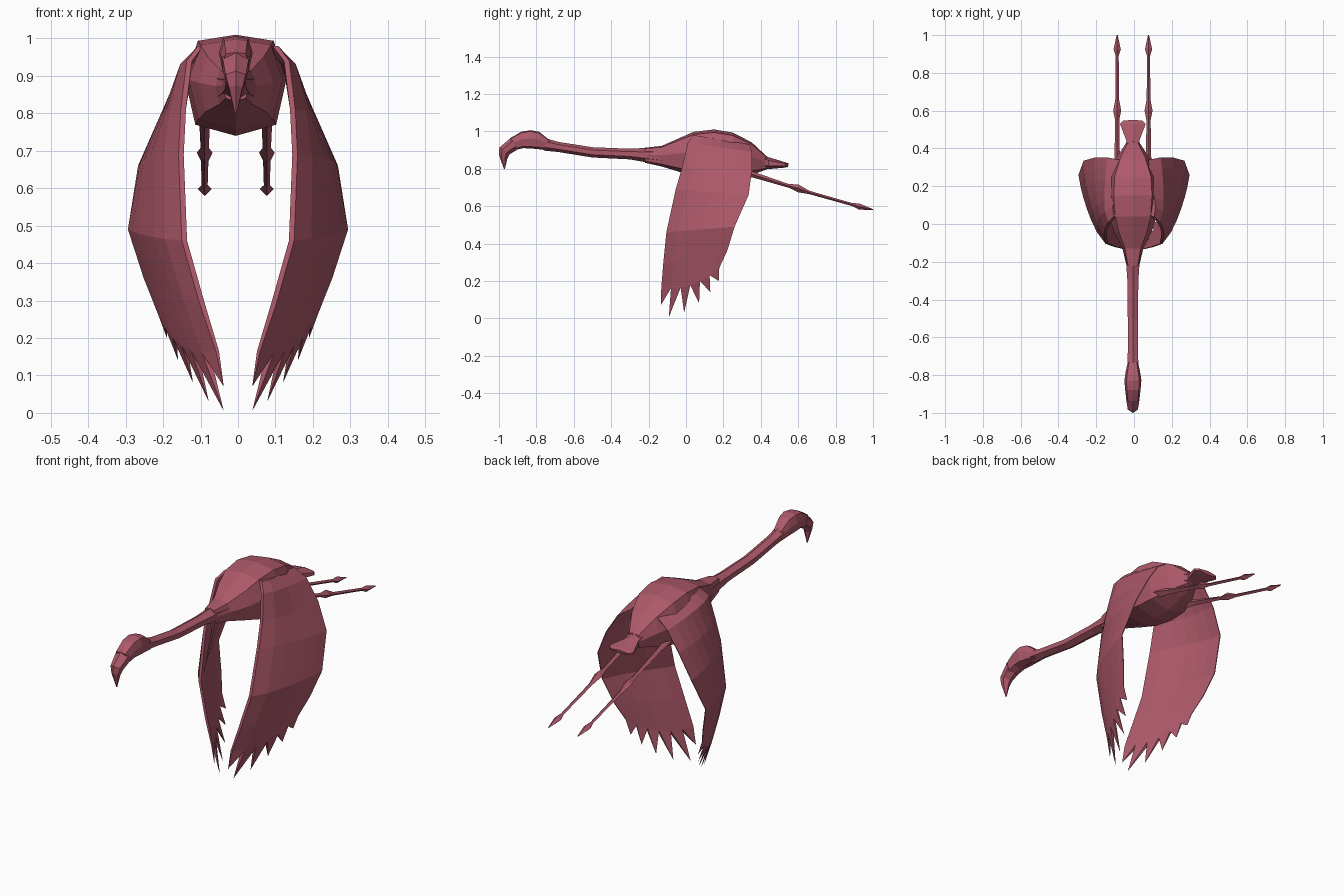
import bpy, bmesh
from mathutils import Vector

pink = bpy.data.materials.new("feather_pink")
pink.diffuse_color = (0.42, 0.10, 0.145, 1)
CX = -0.006  # the body line sits a touch left of the wings


def finish(bm, name):
    bmesh.ops.recalc_face_normals(bm, faces=bm.faces[:])
    mesh = bpy.data.meshes.new(name)
    bm.to_mesh(mesh)
    bm.free()
    mesh.materials.append(pink)
    obj = bpy.data.objects.new(name, mesh)
    bpy.context.collection.objects.link(obj)
    return obj


def loft(name, sections, half_profile, x0=CX):
    """Sections: (top y, top z, bottom y, bottom z, half width).
    half_profile: (side, up) pairs from top to bottom, mirrored to a ring."""
    ring = half_profile + [(-a, b) for a, b in half_profile[-2:0:-1]]
    bm = bmesh.new()
    rows = []
    for ty, tz, by, bz, w in sections:
        top, bot = Vector((x0, ty, tz)), Vector((x0, by, bz))
        mid, up = (top + bot) / 2, (top - bot) / 2
        rows.append([bm.verts.new(mid + up * b + Vector((w * a, 0, 0))) for a, b in ring])
    n = len(ring)
    for r, q in zip(rows, rows[1:]):
        for i in range(n):
            j = (i + 1) % n
            bm.faces.new((r[i], r[j], q[j], q[i]))
    bm.faces.new(rows[0])
    bm.faces.new(rows[-1])
    return finish(bm, name)


OCT = [(0, 1), (0.75, 0.88), (1, 0.1), (0.8, -0.78), (0, -1)]
HEX = [(0, 1), (1, 0.45), (1, -0.45), (0, -1)]
DIAMOND = [(0, 1), (1, 0), (0, -1)]

# Body, narrowing to the tail root
loft("body", [(y, t, y, b, w) for y, b, t, w in [
    (-0.22, 0.832, 0.912, 0.034), (-0.13, 0.812, 0.922, 0.055),
    (-0.04, 0.785, 0.962, 0.10), (0.04, 0.758, 0.997, 0.125),
    (0.15, 0.74, 1.01, 0.135), (0.25, 0.742, 0.993, 0.128),
    (0.35, 0.768, 0.942, 0.088), (0.43, 0.795, 0.868, 0.035)]], OCT)

# Fanned tail
loft("tail", [(0.38, 0.90, 0.38, 0.79, 0.05), (0.44, 0.862, 0.44, 0.798, 0.034),
              (0.53, 0.835, 0.53, 0.806, 0.068), (0.55, 0.828, 0.545, 0.81, 0.05)], HEX)

# Long outstretched neck
loft("neck", [(y, t, y, b, w) for y, b, t, w in [
    (-0.10, 0.81, 0.925, 0.055), (-0.20, 0.832, 0.912, 0.036),
    (-0.30, 0.85, 0.907, 0.029), (-0.50, 0.86, 0.915, 0.027),
    (-0.68, 0.889, 0.943, 0.027), (-0.76, 0.897, 0.965, 0.03)]], HEX)

# Head and down-curved bill
loft("head", [(-0.73, 0.953, -0.73, 0.897, 0.027), (-0.785, 0.997, -0.775, 0.903, 0.038),
              (-0.83, 1.006, -0.825, 0.908, 0.045), (-0.88, 0.998, -0.87, 0.91, 0.041),
              (-0.94, 0.963, -0.915, 0.90, 0.035)], OCT)
loft("bill", [(-0.93, 0.97, -0.905, 0.90, 0.036), (-0.998, 0.913, -0.942, 0.878, 0.027),
              (-1.0, 0.875, -0.955, 0.855, 0.018), (-0.973, 0.797, -0.968, 0.799, 0.002)], HEX)

# Trailing legs: y, z, half height, half width
leg = [(0.26, 0.80, 0.026, 0.022), (0.36, 0.768, 0.016, 0.014), (0.55, 0.708, 0.010, 0.011),
       (0.60, 0.695, 0.021, 0.021), (0.66, 0.673, 0.009, 0.010), (0.89, 0.608, 0.008, 0.008),
       (0.925, 0.598, 0.017, 0.019), (1.0, 0.582, 0.002, 0.003)]
for side, s in (("right", 1), ("left", -1)):
    loft("leg_" + side, [(y, z + h, y, z - h, w) for y, z, h, w in leg], DIAMOND, CX + s * 0.083)

# Wings: leading and trailing edge points from shoulder to feather roots
edges = [((0.10, 0.04, 0.98), (0.08, 0.34, 0.93)), ((0.13, 0.01, 0.94), (0.14, 0.352, 0.89)),
         ((0.146, -0.02, 0.81), (0.205, 0.352, 0.79)), ((0.152, -0.055, 0.69), (0.265, 0.335, 0.66)),
         ((0.143, -0.105, 0.46), (0.292, 0.26, 0.49)), ((0.095, -0.122, 0.29), (0.25, 0.22, 0.36)),
         ((0.055, -0.132, 0.165), (0.215, 0.178, 0.27))]
bulge = [0.0, 0.01, 0.015, 0.02, 0.02, 0.014, 0.008]
thick = [0.007, 0.017, 0.015, 0.011, 0.008, 0.005, 0.002]
tips = [(0.038, -0.135, 0.07), (0.038, -0.092, 0.005), (0.078, -0.01, 0.03),
        (0.12, 0.07, 0.08), (0.16, 0.13, 0.14), (0.19, 0.175, 0.20)]
for side, s in (("right", 1), ("left", -1)):
    bm = bmesh.new()
    rings = []
    for k, (lead, rear) in enumerate(edges):
        outer, inner = [], []
        for i, h in enumerate(thick):
            t = i / 6
            p = Vector(lead).lerp(Vector(rear), t)
            p.x += bulge[k] * 4 * t * (1 - t)
            if k == 6:
                h *= 0.6
                p.z -= 0.04 * 4 * t * (1 - t)
            outer.append(bm.verts.new((s * (p.x + h), p.y, p.z)))
            inner.append(bm.verts.new((s * (p.x - h), p.y, p.z)))
        rings.append(outer + inner[::-1])
    for r, q in zip(rings, rings[1:]):
        for i in range(14):
            j = (i + 1) % 14
            bm.faces.new((r[i], r[j], q[j], q[i]))
    bm.faces.new(rings[0])
    # Pointed flight feathers along the last ring
    last = rings[-1]
    for i, (x, y, z) in enumerate(tips):
        tip = bm.verts.new((s * x, y, z))
        a, b, c, d = last[i], last[i + 1], last[12 - i], last[13 - i]
        for u, v in ((a, b), (b, c), (c, d), (d, a)):
            bm.faces.new((u, v, tip))
    finish(bm, "wing_" + side)
